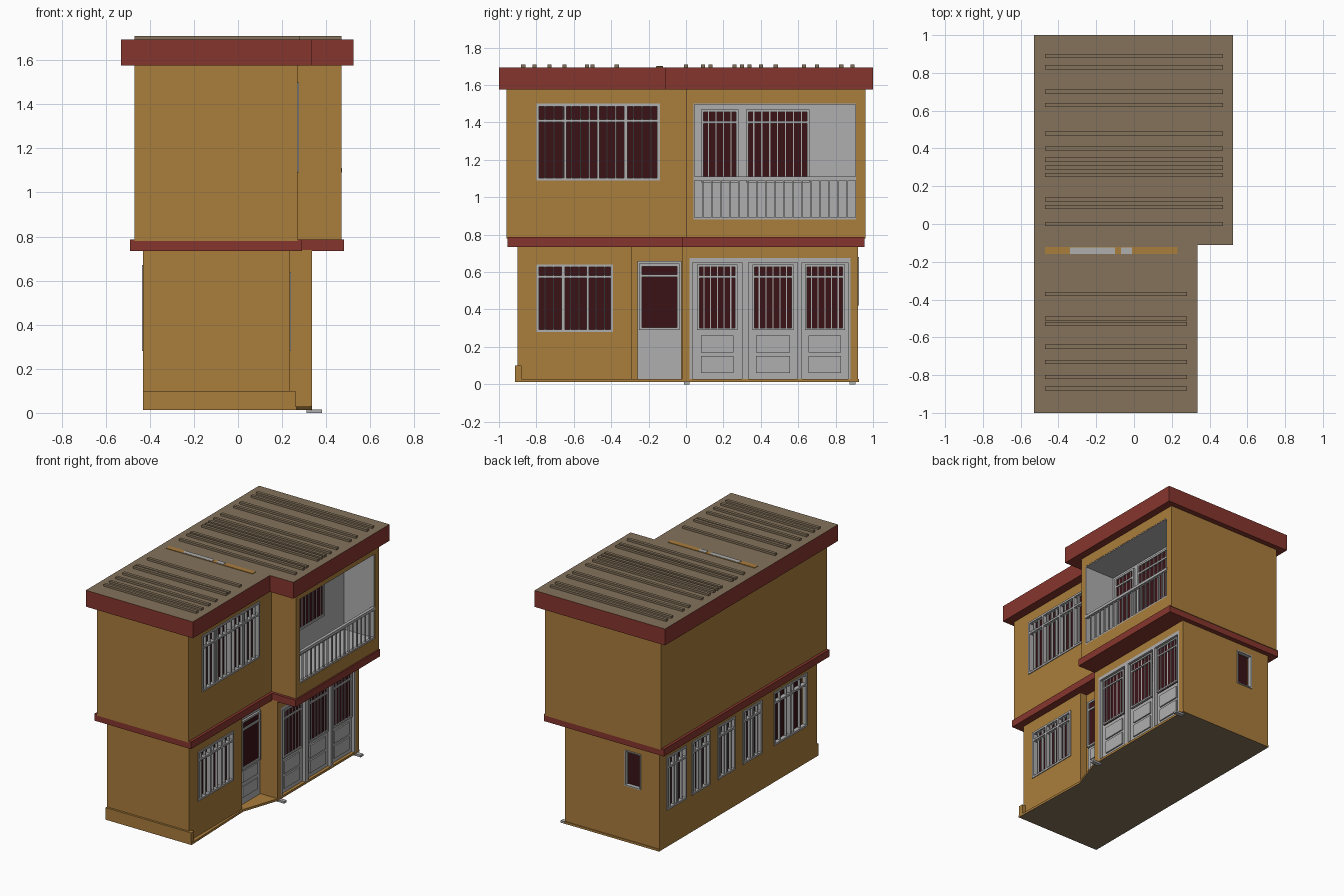
import bpy, bmesh

if "Cube" in bpy.data.objects:
    bpy.data.objects.remove(bpy.data.objects["Cube"])

def mat(name, r, g, b):
    m = bpy.data.materials.new(name)
    m.diffuse_color = (r, g, b, 1)
    m.use_nodes = True
    m.node_tree.nodes["Principled BSDF"].inputs["Base Color"].default_value = m.diffuse_color
    return m

OCHRE = mat("ochre plaster", 0.40, 0.205, 0.045)
RED = mat("red trim", 0.24, 0.036, 0.026)
BROWN = mat("brown roof", 0.23, 0.17, 0.105)
WHITE = mat("off white paint", 0.43, 0.43, 0.43)
DARK = mat("dark red curtain", 0.042, 0.006, 0.008)

def finish(name, bm, *mats):
    bmesh.ops.recalc_face_normals(bm, faces=bm.faces)
    me = bpy.data.meshes.new(name)
    bm.to_mesh(me)
    bm.free()
    for m in mats:
        me.materials.append(m)
    ob = bpy.data.objects.new(name, me)
    bpy.context.collection.objects.link(ob)
    return ob

def boxes(name, m, items):
    """One object made of axis-aligned boxes (x0, x1, y0, y1, z0, z1)."""
    bm = bmesh.new()
    for b in items:
        v = [bm.verts.new((x, y, z)) for z in b[4:6]
             for x, y in ((b[0], b[2]), (b[1], b[2]), (b[1], b[3]), (b[0], b[3]))]
        for f in ((0, 1, 2, 3), (4, 5, 6, 7), (0, 1, 5, 4), (1, 2, 6, 5), (2, 3, 7, 6), (3, 0, 4, 7)):
            bm.faces.new([v[i] for i in f])
    return finish(name, bm, m)

def prism(name, pts, z0, z1, m, top=None, bottom=None):
    """Extruded plan outline, with optional colours for top and underside."""
    bm = bmesh.new()
    f = bm.faces.new([bm.verts.new((x, y, z0)) for x, y in pts])
    r = bmesh.ops.extrude_face_region(bm, geom=[f])
    bmesh.ops.translate(bm, vec=(0, 0, z1 - z0),
                        verts=[e for e in r["geom"] if isinstance(e, bmesh.types.BMVert)])
    bmesh.ops.recalc_face_normals(bm, faces=bm.faces)
    bm.normal_update()
    for f in bm.faces:
        if top and f.normal.z > 0.5 or bottom and f.normal.z < -0.5:
            f.material_index = 1
    return finish(name, bm, m, *[c for c in (top or bottom,) if c])

def ell(x0, x1, x2, y0, ys, y1):
    """Plan outline that steps outwards from x1 to x2 at y = ys."""
    return [(x0, y0), (x1, y0), (x1, ys), (x2, ys), (x2, y1), (x0, y1)]

# main masses
lower = prism("lower_walls", [(-.43, -.90), (.235, -.90), (.235, -.29), (.18, -.29), (.18, -.02),
                              (.335, -.02), (.335, .92), (-.43, .92)], .02, .74, OCHRE)
upper = prism("upper_walls", ell(-.47, .27, .47, -.96, 0, .96), .78, 1.58, OCHRE)
prism("floor_slab", [(-.43, -.915), (.265, -.915), (.245, -.29), (.335, -.02), (.335, .925), (-.43, .925)],
      .012, .028, OCHRE, bottom=BROWN)
prism("middle_band", ell(-.49, .29, .48, -.955, -.02, .955), .735, .787, RED)
prism("roof", ell(-.53, .335, .525, -1, -.11, 1), 1.575, 1.695, RED, top=BROWN)
boxes("front_skirting", OCHRE, [(-.43, .262, -.915, -.88, .02, .10)])
boxes("corner_feet", WHITE, [(.31, .38, y, y + .03, 0, .015) for y in (-.01, .875)])

# roof battens and the slot across the roof
ridges = [.89, .83, .70, .63, .48, .40, .34, .30, .26, .13, .09, 0,
          -.37, -.50, -.53, -.65, -.73, -.81, -.87]
boxes("roof_battens", BROWN, [(-.47, .47 if y > -.05 else .28, y - .011, y + .011, 1.69, 1.71) for y in ridges])
boxes("roof_slot", OCHRE, [(-.47, .23, -.16, -.122, 1.69, 1.699)])
boxes("roof_slot_lights", WHITE, [(a, b, -.158, -.124, 1.69, 1.701) for a, b in ((-.34, -.10), (-.07, -.01))])

cuts = {"lower": [], "upper": []}

def placer(side, p):
    """Box maker on a wall: depth d outwards, u along the wall, z up."""
    def place(d0, d1, u0, u1, z0, z1):
        if side == "right":
            return (p + d0, p + d1, u0, u1, z0, z1)
        if side == "left":
            return (-p - d1, -p - d0, u0, u1, z0, z1)
        return (u0, u1, p + d0, p + d1, z0, z1)
    return place

def window(name, side, p, u0, u1, z0, z1, wall=None, transom=None, mullions=(), bars=0, w=.014):
    """Recessed dark pane with white frame, transom, mullions and thin bars."""
    B = placer(side, p)
    if wall:
        cuts[wall].append(B(-.045, .05, u0, u1, z0, z1))
    back = -.045 if wall else 0
    boxes(name + "_curtain", DARK, [B(back - .004, back + .005, u0, u1, z0, z1)])
    fr = [(u0, u0 + w, z0, z1), (u1 - w, u1, z0, z1), (u0, u1, z0, z0 + w), (u0, u1, z1 - w, z1)]
    if transom:
        fr.append((u0, u1, transom - w / 2, transom + w / 2))
    fr += [(m - w / 2, m + w / 2, z0, z1) for m in mullions]
    step = (u1 - u0) / (bars + 1)
    thin = [(u0 + step * i - .003, u0 + step * i + .003, z0, z1) for i in range(1, bars + 1)]
    lo, hi = (-.025, .006) if wall else (0, .014)
    boxes(name + "_frame", WHITE, [B(lo, hi, *f) for f in fr])
    if thin:
        boxes(name + "_bars", WHITE, [B(lo + .005, hi - .006, *f) for f in thin])

# front part windows on the right side
window("upper_window", "right", .27, -.80, -.14, 1.09, 1.50, "upper", 1.41, (-.645, -.47, -.32), 13)
window("lower_window", "right", .235, -.80, -.39, .28, .64, "lower", .575, (-.655, -.525), 8)

# left side windows and small end window
for i, (a, b) in enumerate([(.61, .84), (.34, .55), (.05, .25), (-.26, -.04), (-.78, -.40)]):
    window("left_window_%d" % i, "left", .43, a, b, .28, .67, "lower", .59, ((a + b) / 2,), 4)
window("end_window", "back", .92, -.28, -.15, .42, .68, "lower", w=.008)

# entry door in the porch
boxes("entry_door", WHITE, [(.175, .195, -.26, -.025, .028, .66), (.19, .202, -.23, -.06, .08, .16),
                            (.19, .202, -.23, -.06, .19, .27)])
window("entry_door_glass", "right", .197, -.25, -.035, .29, .645, transom=.58)

# three folding doors below the balcony
cuts["lower"].append((.30, .40, .02, .88, .028, .675))
boxes("door_backing", WHITE, [(.296, .312, .02, .88, .028, .675)])
posts = [(.02, .035), (.30, .335), (.595, .62), (.865, .88)]
boxes("door_posts", WHITE, [(.30, .335, a, b, .028, .675) for a, b in posts] + [(.30, .335, .02, .88, .65, .675)])
for i, (a, b) in enumerate([(.06, .275), (.355, .575), (.635, .85)]):
    window("door_glass_%d" % i, "right", .315, a, b, .29, .64, transom=.575, bars=5, w=.012)
    boxes("door_panels_%d" % i, WHITE, [(.305, .322, a + .02, b - .02, z, z + .09) for z in (.06, .17)])

# balcony recess with lining, doors and railing
y0, y1, z0, z1, xb = .04, .91, .88, 1.50, .22
cuts["upper"].append((xb, .60, y0, y1, z0, z1))
t = .005
boxes("balcony_lining", WHITE, [(xb - t, xb + t, y0, y1, z0, z1), (xb, .468, y0 - t, y0 + t, z0, z1),
                                (xb, .468, y1 - t, y1 + t, z0, z1), (xb, .468, y0, y1, z0 - t, z0 + t),
                                (xb, .468, y0, y1, z1 - t, z1 + t)])
for i, (a, b, n) in enumerate([(.08, .28, 4), (.32, .66, 7)]):
    window("balcony_glass_%d" % i, "right", xb + .006, a, b, 1.08, 1.47, transom=1.40, bars=n)
rail = [(.45, .472, y0, y1, 1.09, 1.11), (.45, .468, y0, y1, .88, .892)]
n = 18
rail += [(.455, .465, y0 + (y1 - y0) * i / n - .004, y0 + (y1 - y0) * i / n + .004, .885, 1.10) for i in range(n + 1)]
boxes("balcony_railing", WHITE, rail)

# cut the openings into the walls
for ob, key in ((lower, "lower"), (upper, "upper")):
    cutter = boxes(key + "_cutter", OCHRE, cuts[key])
    cutter.hide_render = True
    mod = ob.modifiers.new("openings", "BOOLEAN")
    mod.operation, mod.object, mod.solver = "DIFFERENCE", cutter, "EXACT"
    bpy.context.view_layer.objects.active = ob
    bpy.ops.object.modifier_apply(modifier=mod.name)
    bpy.data.objects.remove(cutter, do_unlink=True)
